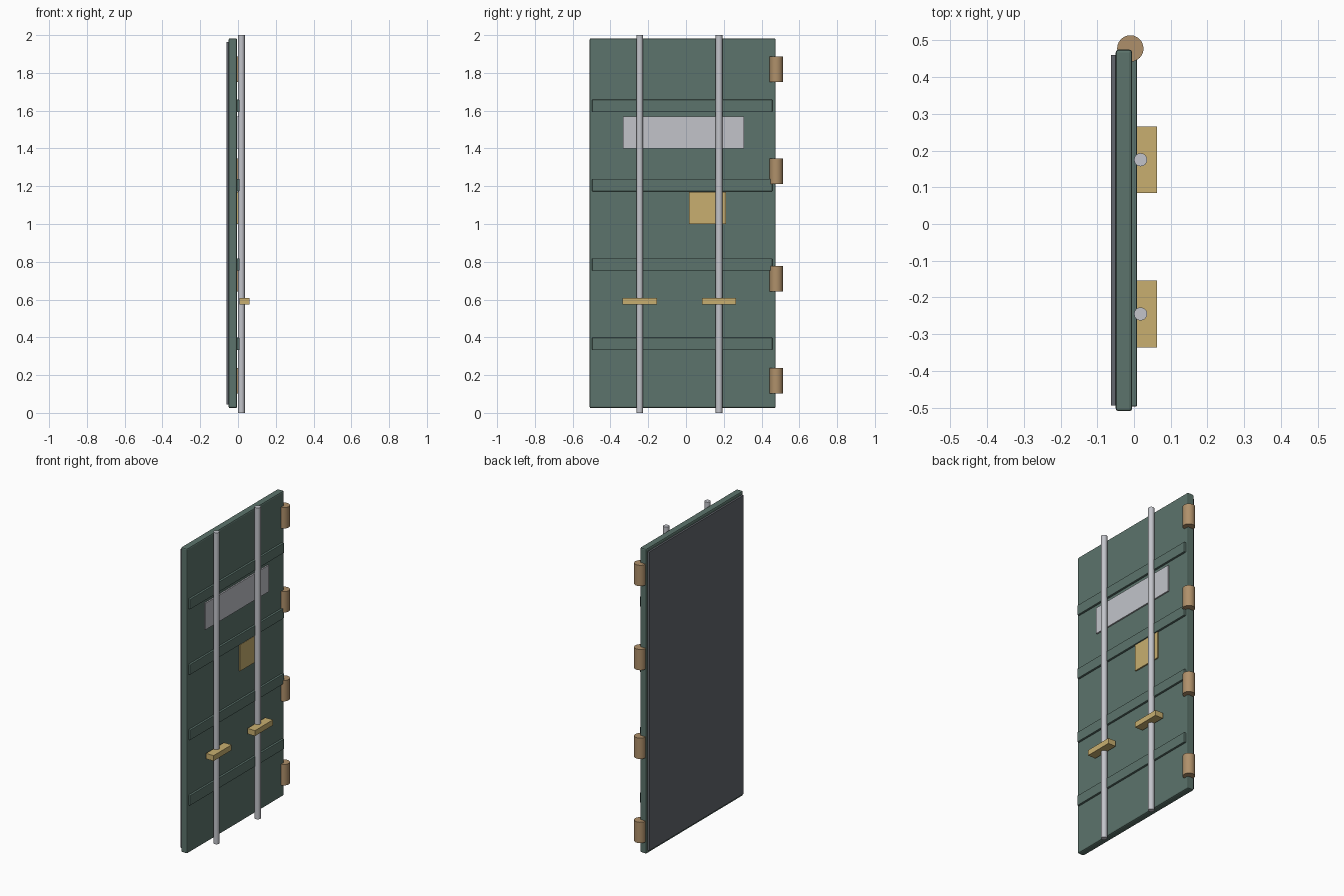
import bpy
import math

cube = bpy.data.objects.get("Cube")
if cube:
    bpy.data.objects.remove(cube, do_unlink=True)


def material(name, color):
    mat = bpy.data.materials.new(name)
    mat.use_nodes = True
    rgba = (*color, 1.0)
    mat.diffuse_color = rgba
    mat.node_tree.nodes["Principled BSDF"].inputs["Base Color"].default_value = rgba
    return mat


green = material("grey_green_paint", (0.107, 0.174, 0.150))
dark = material("dark_grey_lining", (0.127, 0.136, 0.156))
silver = material("pale_steel", (0.54, 0.55, 0.59))
brass = material("brass_yellow", (0.58, 0.43, 0.16))
bronze = material("bronze_brown", (0.43, 0.28, 0.145))


def box(name, xs, ys, zs, mat, bevel=0):
    """Box from its extents along each axis."""
    spans = (xs, ys, zs)
    bpy.ops.mesh.primitive_cube_add(size=1, location=[sum(s) / 2 for s in spans])
    obj = bpy.context.object
    obj.name = name
    obj.scale = [s[1] - s[0] for s in spans]
    bpy.ops.object.transform_apply(location=False, rotation=False, scale=True)
    obj.data.materials.append(mat)
    if bevel:
        mod = obj.modifiers.new("edge_bevel", 'BEVEL')
        mod.width = bevel
        mod.segments = 2
    return obj


def rod(name, x, y, zs, radius, sides, mat):
    """Upright cylinder between two heights."""
    bpy.ops.mesh.primitive_cylinder_add(
        vertices=sides, radius=radius, depth=zs[1] - zs[0], location=(x, y, sum(zs) / 2))
    obj = bpy.context.object
    obj.name = name
    obj.data.materials.append(mat)
    bpy.ops.object.shade_smooth_by_angle(angle=math.radians(35))
    return obj


# Door slab and inner lining
box("door_slab", (-0.05, -0.005), (-0.51, 0.475), (0.025, 1.983), green, 0.008)
box("inner_lining", (-0.062, -0.045), (-0.495, 0.46), (0.045, 1.963), dark)

# Horizontal ribs
for i in range(4):
    z = 0.333 + 0.42 * i
    box(f"rib_{i + 1}", (-0.012, 0.008), (-0.497, 0.457), (z, z + 0.065), green, 0.003)

# Sign plates
box("upper_plate", (-0.01, 0.004), (-0.333, 0.308), (1.4, 1.57), silver)
box("lower_plate", (-0.01, 0.004), (0.015, 0.213), (1.0, 1.17), brass)

# Lock bars with their handles
for side, y in (("front", -0.245), ("rear", 0.175)):
    rod(f"{side}_lock_bar", 0.018, y, (0, 2), 0.018, 16, silver)
    box(f"{side}_handle", (0.008, 0.062), (y - 0.091, y + 0.091), (0.573, 0.608), brass)

# Hinge barrels
for i, z in enumerate((0.17, 0.71, 1.28, 1.82)):
    rod(f"hinge_{i + 1}", -0.01, 0.478, (z - 0.067, z + 0.067), 0.036, 24, bronze)
